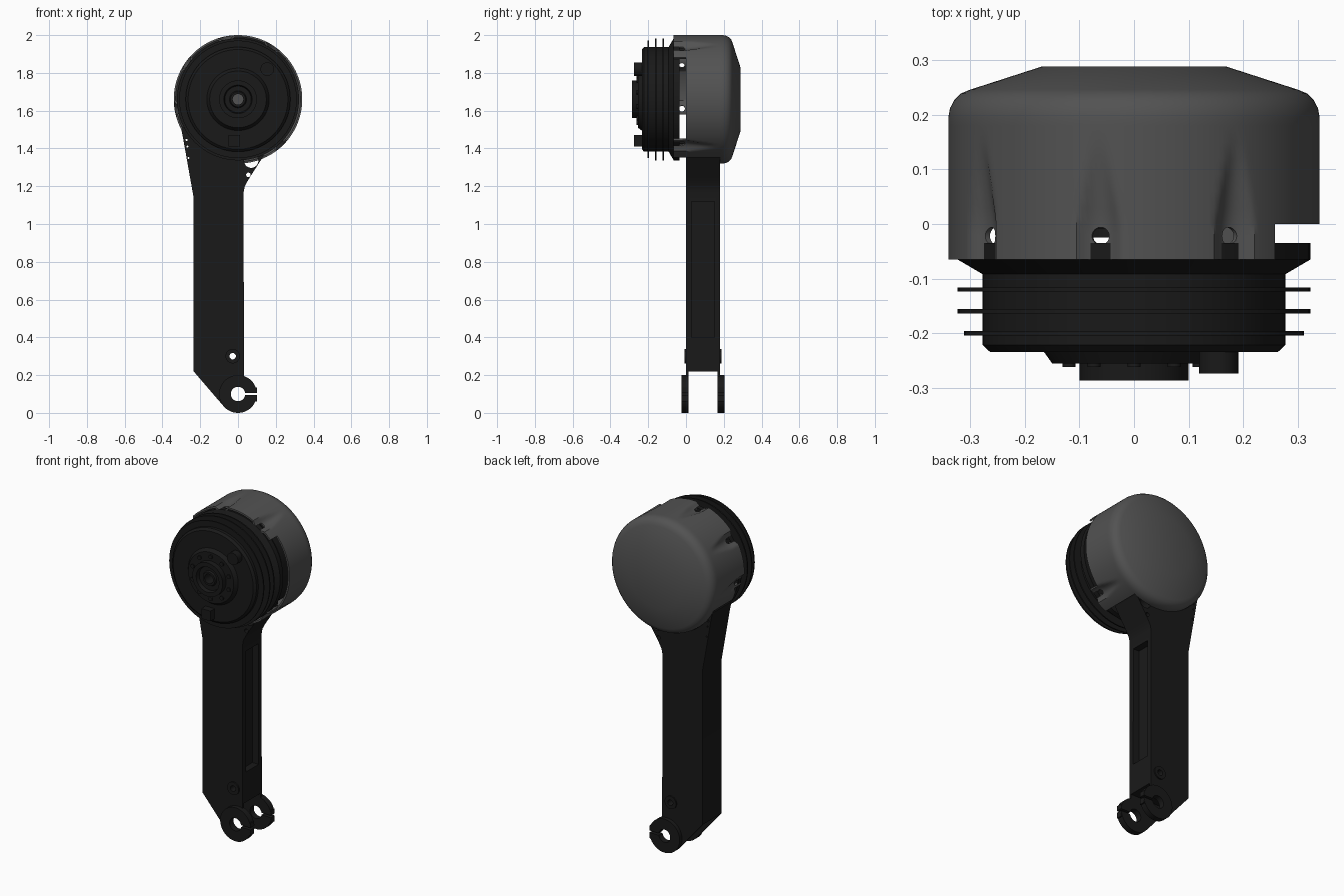
import bpy, bmesh
from math import sin, cos, pi, radians, degrees

if "Cube" in bpy.data.objects:
    bpy.data.objects.remove(bpy.data.objects["Cube"])

CZ = 1.66  # height of the drum axis (axis runs along y)


def material(name, v):
    m = bpy.data.materials.new(name)
    m.diffuse_color = (v, v, v, 1)
    m.use_nodes = True
    m.node_tree.nodes["Principled BSDF"].inputs["Base Color"].default_value = m.diffuse_color
    return m


BLACK = material("black_metal", 0.01)
GREY = material("grey_cover", 0.085)


def finish(name, bm, mat):
    bmesh.ops.remove_doubles(bm, verts=bm.verts, dist=1e-5)
    bmesh.ops.recalc_face_normals(bm, faces=bm.faces)
    me = bpy.data.meshes.new(name)
    bm.to_mesh(me)
    bm.free()
    me.materials.append(mat)
    ob = bpy.data.objects.new(name, me)
    bpy.context.collection.objects.link(ob)
    return ob


def select(ob):
    bpy.ops.object.select_all(action='DESELECT')
    bpy.context.view_layer.objects.active = ob
    ob.select_set(True)


def smooth(ob, angle=30):
    select(ob)
    bpy.ops.object.shade_smooth_by_angle(angle=radians(angle))


def arc(cx, cz, r, a0, a1, n):
    return [(cx + r * cos(radians(a0 + (a1 - a0) * i / n)),
             cz + r * sin(radians(a0 + (a1 - a0) * i / n))) for i in range(n + 1)]


def extrude(name, pts, y0, y1, mat=BLACK):
    """Outline in x,z extruded along y."""
    bm = bmesh.new()
    a = [bm.verts.new((x, y0, z)) for x, z in pts]
    b = [bm.verts.new((x, y1, z)) for x, z in pts]
    bm.faces.new(a)
    bm.faces.new(b[::-1])
    for i in range(len(pts)):
        j = (i + 1) % len(pts)
        bm.faces.new((a[i], a[j], b[j], b[i]))
    return finish(name, bm, mat)


def disc(name, x, z, r, y0, y1, n=32):
    return extrude(name, arc(x, z, r, 0, 360 - 360 / n, n - 1), y0, y1)


def box(name, x0, x1, y0, y1, z0, z1):
    return extrude(name, [(x0, z0), (x1, z0), (x1, z1), (x0, z1)], y0, y1)


def lathe(name, prof, mat, segs=96, closed=True, dent=None, skip=None):
    """Profile of (radius, y) spun round the drum axis."""
    bm = bmesh.new()
    rows = []
    for i in range(segs):
        t = 2 * pi * i / segs
        row = []
        for r, y in prof:
            q = r - (dent(t, y) if dent else 0)
            row.append(bm.verts.new((q * cos(t), y, CZ + q * sin(t))))
        rows.append(row)
    n = len(prof)
    for i in range(segs):
        a, b = rows[i], rows[(i + 1) % segs]
        for k in range(n if closed else n - 1):
            l = (k + 1) % n
            if skip and skip(360 * (i + .5) / segs, (prof[k][1] + prof[l][1]) / 2):
                continue
            bm.faces.new((a[k], a[l], b[l], b[k]))
    ob = finish(name, bm, mat)
    return ob


def cut(ob, cutters):
    select(ob)
    for c in cutters:
        m = ob.modifiers.new("cut", 'BOOLEAN')
        m.operation = 'DIFFERENCE'
        m.solver = 'EXACT'
        m.object = c
        bpy.ops.object.modifier_apply(modifier=m.name)


# Drum cover: spun shell with tapered dents, a side window and an arm opening
DENTS = [57, 101, 145, 189, 313]


def dent(t, y):
    if y >= 0.15:
        return 0
    k = min(1, (0.15 - y) / 0.15)
    out = 0
    for a in DENTS:
        d = abs((degrees(t) - a + 180) % 360 - 180) * pi / 180 * 0.34
        w = 0.012 + 0.03 * k
        if d < w:
            out = 0.022 * k * (1 - (d / w) ** 2)
    return out


def opening(a, y):
    if cos(radians(a)) > 0.765 and y < 0:
        return True
    return (194 < a < 206 and y < 0) or (206 <= a < 296 and y < 0.18)


ys = [-0.065, -0.04, -0.02, 0, 0.03, 0.06, 0.09, 0.12, 0.15, 0.18, 0.195]
shell = [(0.34, y) for y in ys] + [(0.337, 0.212), (0.329, 0.227), (0.317, 0.239),
                                   (0.30, 0.246), (0.17, 0.288), (0, 0.288)]
cover = lathe("drum_cover", shell, GREY, 240, False, dent, opening)
select(cover)
s = cover.modifiers.new("shell", 'SOLIDIFY')
s.thickness = 0.01
s.offset = -1
bpy.ops.object.modifier_apply(modifier=s.name)

# Screw holes through the cover rim
cutters = []
for a in DENTS:
    t = radians(a)
    bpy.ops.mesh.primitive_cylinder_add(vertices=24, radius=0.016, depth=0.12,
                                        location=(0.33 * cos(t), -0.022, CZ + 0.33 * sin(t)),
                                        rotation=(0, pi / 2 - t, 0))
    cutters.append(bpy.context.object)
cut(cover, cutters)
smooth(cover)

# Motor housing with flange, hub and central bore
motor = lathe("motor_housing", [
    (0.028, -0.035), (0.323, -0.035), (0.323, -0.065), (0.277, -0.092), (0.277, -0.222),
    (0.264, -0.234), (0.165, -0.234), (0.15, -0.255), (0.10, -0.255), (0.10, -0.287),
    (0.075, -0.287), (0.07, -0.265), (0.045, -0.265), (0.04, -0.275), (0.028, -0.275)], BLACK)
smooth(motor)

# Cooling fins
for i, (y, r) in enumerate([(-0.12, 0.323), (-0.16, 0.323), (-0.20, 0.311)]):
    smooth(lathe(f"cooling_fin_{i}", [(0.27, y - .004), (r, y - .004), (r, y + .004), (0.27, y + .004)], BLACK))

# Hub screws, connector stub and small latch block on the motor face
for i in range(10):
    t = 2 * pi * (i + .5) / 10
    smooth(disc(f"hub_screw_{i}", 0.125 * cos(t), CZ + 0.125 * sin(t), 0.012, -0.262, -0.25, 16))
smooth(disc("connector_stub", 0.155, 1.82, 0.036, -0.274, -0.22))
box("latch_block", -0.05, 0.01, -0.274, -0.22, 1.41, 1.47)

# Spacers joining motor and arm
for i, a in enumerate([65, 115, 238, 288]):
    t = radians(a)
    smooth(disc(f"spacer_{i}", 0.265 * cos(t), CZ + 0.265 * sin(t), 0.018, -0.04, 0.01, 16))

# Arm: one outline from clamp to the round head inside the cover
outline = ([(-0.235, 0.22)] + arc(0, 0.1, 0.1, 220, 432, 36)
           + [(0.03, 1.17), (0.036, 1.20), (0.055, 1.235), (0.135, 1.36)]
           + arc(0, CZ, 0.295, -62, 205, 60) + [(-0.30, 1.50), (-0.29, 1.45), (-0.235, 1.14)])
arm = extrude("arm", outline, 0, 0.18)

# Clamp rings, clamp ears and bolt bosses on both sides of the fork
sides = [(-0.025, 0.01, "front"), (0.168, 0.203, "back")]
rings = []
for y0, y1, n in sides:
    rings.append(disc(f"clamp_ring_{n}", 0, 0.1, 0.1, y0, y1, 64))
    rings.append(box(f"clamp_ear_{n}", 0.055, 0.1, y0 + .001, y1 - .001, 0.06, 0.135))
bosses = [disc("boss_front", -0.028, 0.3, 0.038, -0.008, 0.02),
          disc("boss_back", -0.028, 0.3, 0.038, 0.16, 0.188)]

# Cutters for axle hole, clamp slot, fork gap, bolt holes and recess
axle = disc("cut_axle", 0, 0.1, 0.038, -0.2, 0.4, 48)
slot = box("cut_slot", 0.02, 0.15, -0.2, 0.4, 0.094, 0.106)
bolt = disc("cut_bolt", -0.028, 0.3, 0.017, -0.2, 0.4, 24)
arm_cuts = [box("cut_fork", -0.4, 0.2, 0.012, 0.168, -0.1, 0.22),
            box("cut_recess", -0.01, 0.06, 0.03, 0.15, 0.4, 1.12),
            disc("cut_bore", 0, CZ, 0.03, -0.2, 0.4)]
for x, z, r in [(0.07, 1.335, 0.038), (0.055, 1.26, 0.012), (-0.268, 1.41, 0.005), (-0.262, 1.35, 0.005),
                (-0.272, 1.445, 0.006)]:
    arm_cuts.append(disc("cut_hole", x, z, r, -0.2, 0.4, 24))
cut(arm, [axle, slot, bolt] + arm_cuts)
smooth(arm, 20)
for r in rings:
    cut(r, [axle, slot])
    smooth(r)
for b in bosses:
    cut(b, [bolt])
    smooth(b)

# Remove the spent cutters
for c in cutters + [axle, slot, bolt] + arm_cuts:
    bpy.data.objects.remove(c, do_unlink=True)
